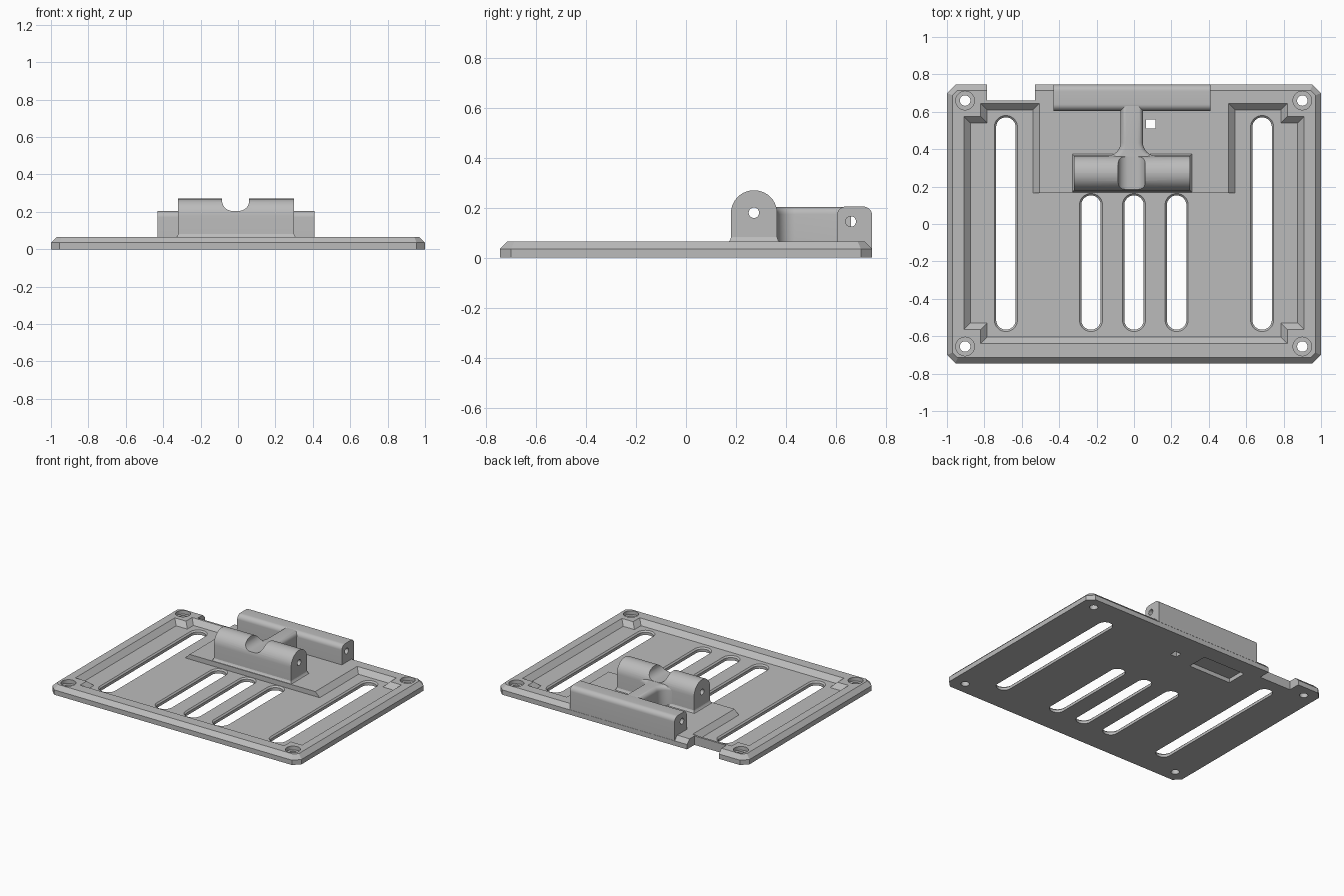
import bpy, bmesh, math
from mathutils import Vector

old = bpy.data.objects.get("Cube")
if old:
    bpy.data.objects.remove(old, do_unlink=True)

grey = bpy.data.materials.new("plain grey")
grey.use_nodes = True
COLOUR = (0.5, 0.5, 0.5, 1)
grey.diffuse_color = COLOUR
grey.node_tree.nodes["Principled BSDF"].inputs["Base Color"].default_value = COLOUR


def rounded(a0, b0, a1, b1, r_low=0.0, r_high=None, steps=10):
    """Counter-clockwise rectangle with rounded lower and upper corners."""
    r_high = r_low if r_high is None else r_high
    pts = []
    corners = ((a1, b0, -1, 1, r_low, -90), (a1, b1, -1, -1, r_high, 0),
               (a0, b1, 1, -1, r_high, 90), (a0, b0, 1, 1, r_low, 180))
    for a, b, sa, sb, r, start in corners:
        count = steps if r else 0
        for i in range(count + 1):
            t = math.radians(start + 90 * i / max(count, 1))
            p = (a + sa * r + r * math.cos(t), b + sb * r + r * math.sin(t))
            if not pts or math.dist(p, pts[-1]) > 1e-5:
                pts.append(p)
    if math.dist(pts[0], pts[-1]) < 1e-5:
        pts.pop()
    return pts


def disc(a, b, r):
    return rounded(a - r, b - r, a + r, b + r, r * 0.9999, steps=7)


def offset(pts, d):
    """Move every edge of a counter-clockwise outline outward by d."""
    out = []
    for i, p in enumerate(pts):
        p = Vector(p)
        e = (p - Vector(pts[i - 1])).normalized()
        f = (Vector(pts[(i + 1) % len(pts)]) - p).normalized()
        n, m = Vector((e.y, -e.x)), Vector((f.y, -f.x))
        out.append(tuple(p + (n + m) * d / (1 + n.dot(m))))
    return out


def loft(name, rings, axis="z"):
    """Solid through (outline, position) rings stacked along an axis."""
    place = {"x": lambda a, b, t: (t, a, b), "y": lambda a, b, t: (a, t, b),
             "z": lambda a, b, t: (a, b, t)}[axis]
    bm = bmesh.new()
    loops = [[bm.verts.new(place(a, b, t)) for a, b in pts] for pts, t in rings]
    for low, high in zip(loops, loops[1:]):
        for i in range(len(low)):
            bm.faces.new((low[i - 1], low[i], high[i], high[i - 1]))
    bm.faces.new(loops[0])
    bm.faces.new(loops[-1])
    bmesh.ops.recalc_face_normals(bm, faces=bm.faces)
    mesh = bpy.data.meshes.new(name)
    bm.to_mesh(mesh)
    bm.free()
    mesh.materials.append(grey)
    ob = bpy.data.objects.new(name, mesh)
    bpy.context.collection.objects.link(ob)
    return ob


def prism(name, pts, t0, t1, axis="z"):
    return loft(name, [(pts, t0), (pts, t1)], axis)


def cut(ob, cutter):
    mod = ob.modifiers.new("cut", "BOOLEAN")
    mod.operation, mod.solver, mod.object = "DIFFERENCE", "EXACT", cutter
    bpy.context.view_layer.objects.active = ob
    bpy.ops.object.modifier_apply(modifier=mod.name)
    bpy.data.objects.remove(cutter, do_unlink=True)


# Base plate with clipped corners and a chamfered upper edge
W, D, H, FLOOR = 1.0, 0.745, 0.065, 0.03
c = 0.045
outline = [(-W + c, -D), (W - c, -D), (W, -D + c), (W, D - c),
           (W - c, D), (-W + c, D), (-W, D - c), (-W, -D + c)]
plate = loft("base_plate", [(outline, 0), (outline, 0.035), (offset(outline, -0.03), H)])

# Recess around the raised mounting platform
front_y = 0.165
half = [(0.785, -0.605), (0.785, -0.53), (0.875, -0.53), (0.875, 0.54),
        (0.785, 0.54), (0.785, 0.61), (0.54, 0.61), (0.54, front_y)]
floor = half + [(-x, y) for x, y in reversed(half)]
rim = [(x, front_y if p[1] == front_y else y)
       for (x, y), p in zip(offset(floor, 0.04), floor)]
cut(plate, loft("recess", [(floor, FLOOR), (rim, FLOOR + 0.04)]))

# Long outer slots and short middle slots with eased upper edges
for x, y1 in ((-0.685, 0.57), (0.685, 0.57), (-0.23, 0.153), (0, 0.153), (0.228, 0.153)):
    r = 0.052
    slot = rounded(x - r, -0.565, x + r, y1, r * 0.9999)
    cut(plate, loft("slot", [(slot, -0.1), (slot, 0.02), (offset(slot, 0.011), FLOOR + 0.001)]))

# Counterbored screw holes
for x in (-0.903, 0.9):
    for y in (-0.655, 0.66):
        cut(plate, prism("screw_hole", disc(x, y, 0.028), -0.1, 0.2))
        cut(plate, prism("counterbore", disc(x, y, 0.05), 0.038, 0.2))

# Rear notch, small square hole and underside pocket
cut(plate, prism("notch", rounded(-0.785, 0.66, -0.53, 0.9), -0.1, 0.2))
cut(plate, prism("square_hole", rounded(0.065, 0.51, 0.115, 0.56), -0.1, 0.2))
cut(plate, prism("pocket", rounded(-0.42, 0.475, -0.08, 0.625), -0.1, 0.03))

# Rear bar with a pin bore
rear = prism("rear_bar", rounded(0.605, 0.036, D, 0.205, 0, 0.035), -0.43, 0.41, "x")
cut(rear, prism("rear_bore", disc(0.66, 0.145, 0.021), -0.6, 0.6, "x"))

# Round-topped front bar with a pin bore and a channel across it
front = prism("front_bar", rounded(0.18, 0.05, 0.365, 0.27, 0, 0.092), -0.32, 0.3, "x")
cut(front, prism("front_bore", disc(0.272, 0.18, 0.021), -0.6, 0.6, "x"))
cut(front, prism("channel", rounded(-0.085, 0.205, 0.06, 0.4, 0.055), 0, 0.6, "y"))

# Small flared foot under the front bar
foot = rounded(-0.319, 0.181, 0.299, 0.364)
skirt = loft("front_bar_foot", [(offset(foot, 0.016), 0.06), (offset(foot, 0.005), 0.07),
                                (foot, 0.085)])

# Centre web, flaring into the front bar, with rounded upper edges
hw, flare = 0.06, 0.07
side = [(hw + flare, 0.31), (hw + flare, 0.365)]
for i in range(1, 9):
    t = math.radians(90 * i / 8)
    side.append((hw + flare - flare * math.sin(t), 0.365 + flare * (1 - math.cos(t))))
side.append((hw, 0.66))
web_outline = [(x - 0.012, y) for x, y in side]
web_outline += [(-x - 0.012, y) for x, y in reversed(side)]
top, r = 0.204, 0.03
rings = [(web_outline, 0.05)]
for i in range(6):
    t = math.radians(18 * i)
    rings.append((offset(web_outline, -r * (1 - math.cos(t))), top - r + r * math.sin(t)))
web = loft("centre_web", rings)

# Smooth the rounded parts while keeping crisp edges
bpy.ops.object.select_all(action="DESELECT")
for ob in (plate, rear, front, skirt, web):
    ob.select_set(True)
bpy.context.view_layer.objects.active = plate
bpy.ops.object.shade_smooth_by_angle(angle=math.radians(30))
